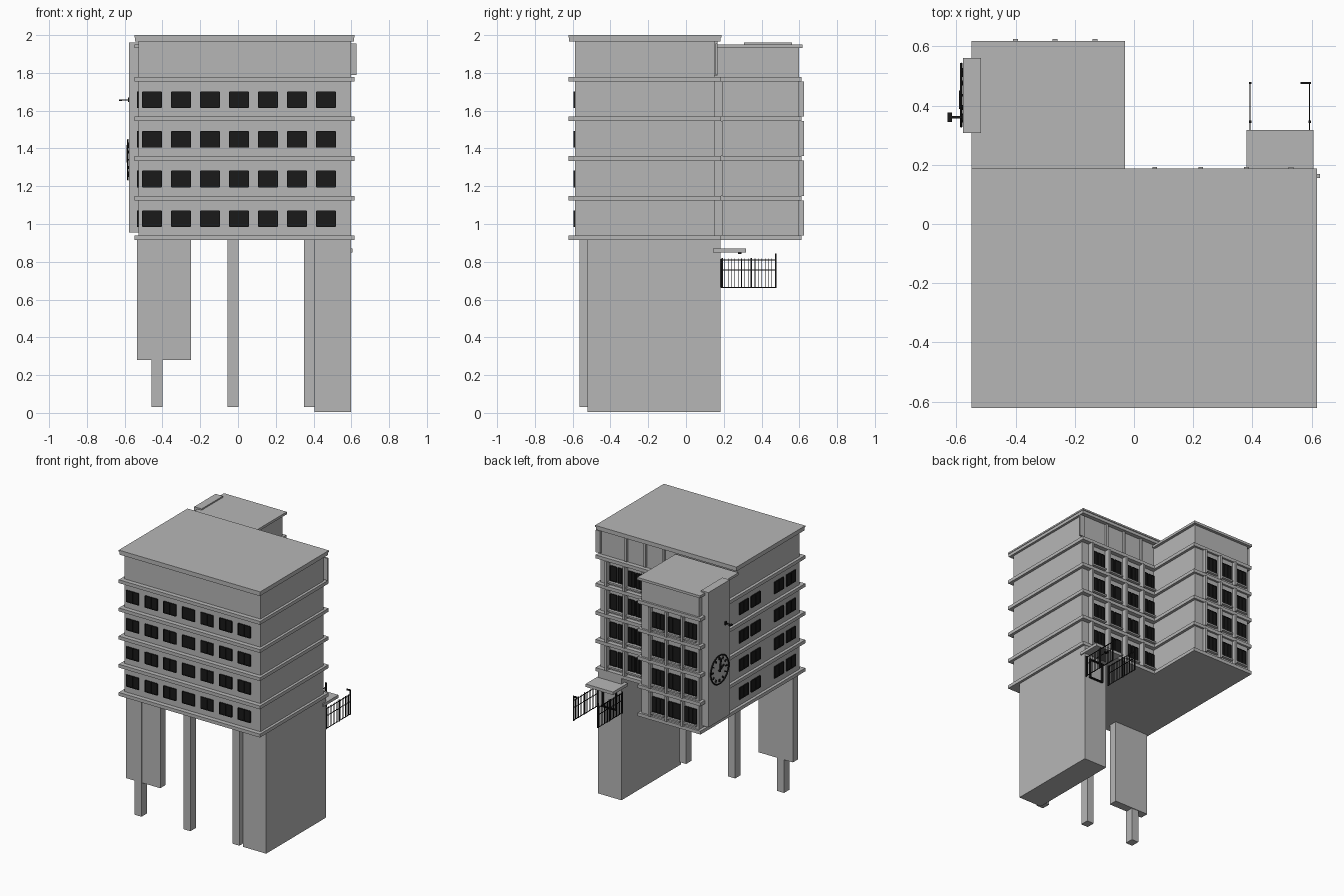
import bpy, bmesh, math
from mathutils import Matrix, Vector

if "Cube" in bpy.data.objects:
    bpy.data.objects.remove(bpy.data.objects["Cube"])


def material(name, value):
    mat = bpy.data.materials.new(name)
    mat.use_nodes = True
    mat.diffuse_color = (value, value, value, 1)
    mat.node_tree.nodes["Principled BSDF"].inputs["Base Color"].default_value = (value, value, value, 1)
    return mat


GREY = material("concrete grey", 0.47)
BLACK = material("dark glass and iron", 0.01)


class Part:
    """Collects boxes and cylinders into one named object."""

    def __init__(self, name, mat):
        self.name, self.mat, self.bm = name, mat, bmesh.new()

    def box(self, x, y, z, turn=None):
        centre = Vector([(a + b) / 2 for a, b in (x, y, z)])
        size = [b - a for a, b in (x, y, z)]
        m = Matrix.Translation(centre) @ Matrix.Diagonal((*size, 1))
        bmesh.ops.create_cube(self.bm, size=1, matrix=(turn @ m) if turn else m)
        return self

    def done(self):
        mesh = bpy.data.meshes.new(self.name)
        self.bm.to_mesh(mesh)
        self.bm.free()
        mesh.materials.append(self.mat)
        obj = bpy.data.objects.new(self.name, mesh)
        bpy.context.collection.objects.link(obj)
        return obj


def box(name, x, y, z, mat=GREY):
    return Part(name, mat).box(x, y, z).done()


STOREY = 0.21
FLOORS = [i * STOREY for i in range(4)]

# Walls of the main block and the rear wing
box("main_walls", (-.526, .597), (-.588, .152), (.93, 1.97))
box("wing_walls", (-.526, -.05), (.14, .597), (.93, 1.935))

# Floor slabs that project past the walls
main_slabs = Part("main_slabs", GREY)
wing_slabs = Part("wing_slabs", GREY)
for i in range(5):
    z = (.914 + i * STOREY, .939 + i * STOREY)
    main_slabs.box((-.548, .617), (-.622, .185), z)
    wing_slabs.box((-.548, -.03), (.185, .612), z)
main_slabs.done()
wing_slabs.done()

# Roofs
main_roof = Part("main_roof", GREY)
main_roof.box((-.545, .614), (-.619, .182), (1.966, 1.988))
main_roof.box((-.548, .618), (-.622, .188), (1.988, 2.0))
main_roof.done()
box("wing_roof", (-.548, -.03), (.165, .618), (1.932, 1.95))

# Supports below the building
columns = Part("front_columns", GREY)
for x in (-.458, -.055, .349):
    columns.box((x, x + .058), (-.565, -.5), (.03, .92))
columns.done()
box("hanging_panel", (-.535, -.25), (-.558, -.495), (.28, .92))
box("side_wall", (.405, .598), (-.522, .182), (.005, .92))


# Windows: a dark pane with raised frame bars
def window(part, side, along, z, face, bars=1):
    def put(a, b, depth):
        d = sorted((face, face + depth))
        part.box(*((d, a, b) if side == "x" else (a, d, b)))

    sign = 1 if side == "y" and face > 0 else -1
    put(along, z, sign * .004)
    step = (along[1] - along[0]) / (bars + 1)
    for i in range(bars + 2):
        m = along[0] + i * step
        put((m - .002, m + .002), z, sign * .008)
    for m in z:
        put((along[0], along[1]), (m - .002, m + .002), sign * .008)


front = Part("front_windows", BLACK)
side = Part("left_end_windows", BLACK)
wing = Part("wing_windows", BLACK)
rear = Part("rear_windows", BLACK)
posts = Part("rear_pilasters", GREY)
sills = Part("rear_sills", GREY)

for f in FLOORS:
    z = (.986 + f, 1.07 + f)
    tall = (.975 + f, 1.085 + f)
    between = (.939 + f, 1.125 + f)
    for i in range(7):
        x = -.505 + i * .1535
        window(front, "y", (x, x + .1), z, -.588)
    for y in (-.48, -.34, -.065, .075):
        window(side, "x", (y - .052, y + .052), z, -.526)
    for x in (-.4, -.267, -.132):
        posts.box((x - .008, x + .008), (.59, .624), between)
        sills.box((x - .11, x - .008), (.59, .618), (tall[0] - .016, tall[0] - .004))
        window(wing, "y", (x - .107, x - .012), tall, .597, 2)
    for x in (.07, .225, .38, .53):
        left = max(x - .13, -.048)
        posts.box((x - .008, x + .008), (.14, .193), between)
        sills.box((left, x - .008), (.14, .178), (tall[0] - .016, tall[0] - .004))
        mid = (left + x - .015) / 2
        window(rear, "y", (left, mid - .006), tall, .152)
        window(rear, "y", (mid + .006, x - .015), tall, .152)

# Blank top storey at the rear, divided by posts
for x in (.07, .225, .38):
    posts.box((x - .008, x + .008), (.14, .168), (1.785, 1.966))
for part in (front, side, wing, rear, posts, sills):
    part.done()
box("corner_post", (.59, .628), (.155, .168), (1.79, 1.955))

# Clock tower panel with ring, hour marks and hands
box("clock_panel", (-.577, -.516), (.308, .56), (.955, 1.96))
clock_at = Matrix.Translation((-.577, .435, 1.34))
bpy.ops.mesh.primitive_torus_add(major_radius=.105, minor_radius=.005, major_segments=40, minor_segments=6,
                                 location=clock_at.translation + Vector((-.006, 0, 0)),
                                 rotation=(0, math.pi / 2, 0))
ring = bpy.context.object
ring.name = "clock_ring"
ring.data.materials.append(BLACK)
marks = Part("clock_marks", BLACK)
for i in range(12):
    marks.box((-.008, 0), (-.004, .004), (.073, .092), clock_at @ Matrix.Rotation(i * math.pi / 6, 4, "X"))
for angle, length in ((0.15, .078), (1.1, .05)):
    marks.box((-.014, -.004), (-.004, .004), (-.015, length), clock_at @ Matrix.Rotation(angle, 4, "X"))
marks.done()

# Small lamp on a bracket above the clock
lamp = Part("wall_lamp", BLACK)
lamp.box((-.615, -.575), (.357, .364), (1.654, 1.66))
lamp.box((-.63, -.614), (.345, .376), (1.65, 1.658))
lamp.box((-.583, -.577), (.35, .37), (1.645, 1.67))
lamp.done()

# Entrance canopy and its lamp
box("entrance_canopy", (.38, .606), (.143, .317), (.848, .87))
box("canopy_lamp", (.48, .505), (.275, .295), (.842, .849), BLACK)

# Door frame under the canopy
door = Part("door_frame", BLACK)
for x in (.442, .55):
    door.box((x, x + .008), (.18, .196), (.665, .815))
for z in (.665, .807):
    door.box((.442, .558), (.18, .196), (z, z + .008))
door.done()

# Railings either side of the entrance
rails = Part("entrance_railings", BLACK)
for x in (.392, .593):
    for z in (.664, .757, .81):
        rails.box((x - .002, x + .002), (.185, .478), (z - .002, z + .002))
    for i in range(16):
        y = .205 + i * .0178
        rails.box((x - .0015, x + .0015), (y - .0015, y + .0015), (.66, .818))
    for y, top in ((.192, .82), (.345, .82), (.476, .845)):
        rails.box((x - .004, x + .004), (y - .004, y + .004), (.66, top))
rails.box((.563, .597), (.472, .48), (.835, .845))
rails.done()
